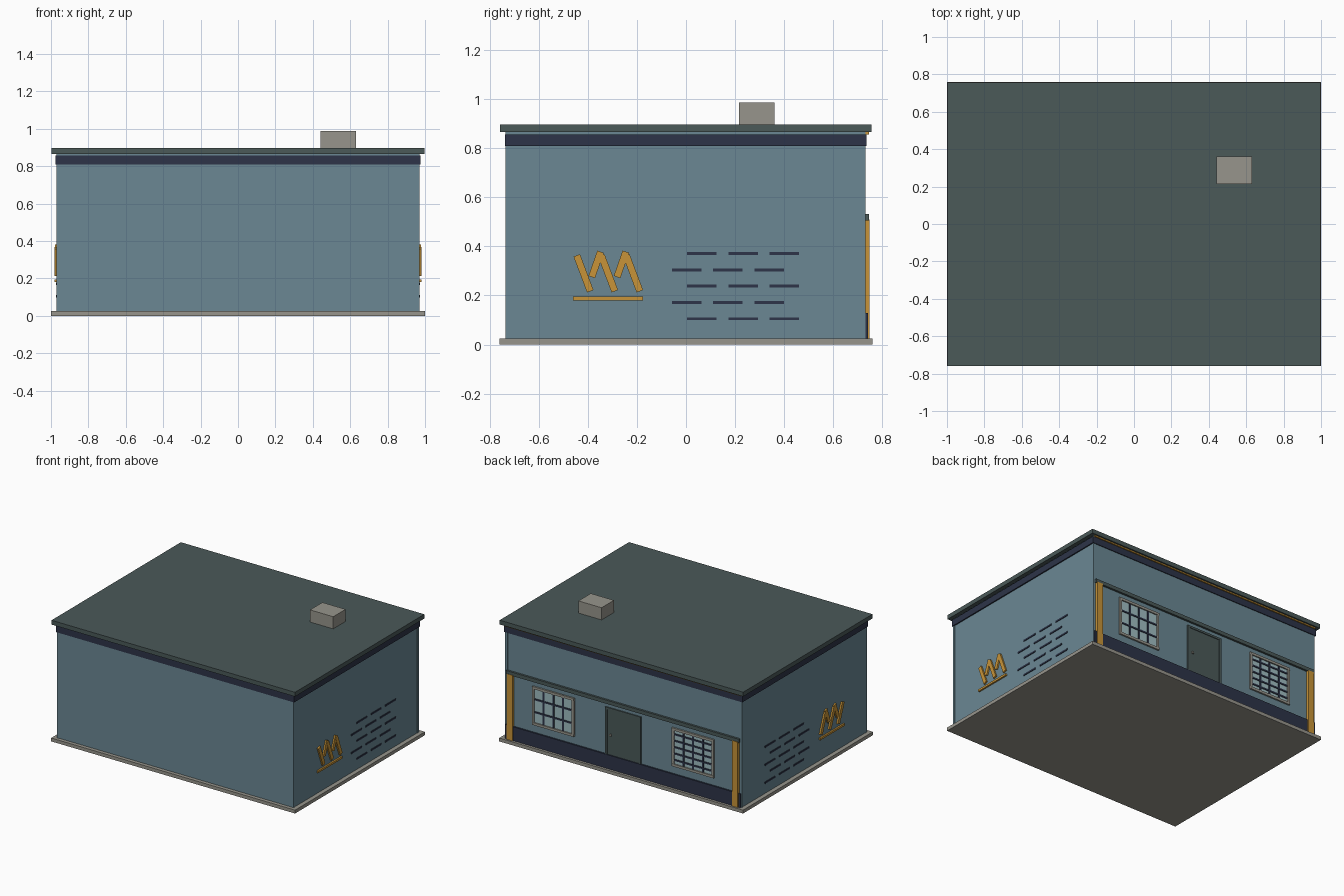
import bpy
import math

cube = bpy.data.objects.get("Cube")
if cube:
    bpy.data.objects.remove(cube, do_unlink=True)


def material(name, r, g, b):
    m = bpy.data.materials.new(name)
    m.use_nodes = True
    m.diffuse_color = (r, g, b, 1)
    m.node_tree.nodes["Principled BSDF"].inputs["Base Color"].default_value = (r, g, b, 1)
    return m


BLUE = material("wall_blue", 0.145, 0.245, 0.295)
SLATE = material("slate_green", 0.069, 0.1, 0.099)
NAVY = material("navy", 0.026, 0.034, 0.065)
GOLD = material("gold", 0.578, 0.296, 0.04)
STONE = material("stone_grey", 0.31, 0.3, 0.262)
GLASS = material("glass", 0.35, 0.51, 0.54)


def box(name, mat, xs, ys, zs, tilt=0):
    """Box between the given extents, optionally tilted about the x axis."""
    spans = (xs, ys, zs)
    bpy.ops.mesh.primitive_cube_add(size=1, location=[(a + b) / 2 for a, b in spans])
    ob = bpy.context.object
    ob.name = name
    ob.scale = [abs(b - a) for a, b in spans]
    ob.rotation_euler.x = tilt
    ob.data.materials.append(mat)
    return ob


def bar(name, mat, x, y0, z0, y1, z1, width):
    """Flat bar on a side wall, running between two points."""
    cy, cz = (y0 + y1) / 2, (z0 + z1) / 2
    half = math.hypot(y1 - y0, z1 - z0) / 2
    return box(name, mat, x, (cy - half, cy + half), (cz - width / 2, cz + width / 2),
               math.atan2(z1 - z0, y1 - y0))


# Main shell
box("base_slab", STONE, (-1, 1), (-0.76, 0.76), (0, 0.025))
box("walls", BLUE, (-0.968, 0.968), (-0.733, 0.73), (0.025, 0.87))
box("cornice_band", NAVY, (-0.977, 0.977), (-0.738, 0.736), (0.808, 0.856))
box("roof_slab", SLATE, (-0.998, 0.998), (-0.758, 0.756), (0.865, 0.897))
box("roof_vent", STONE, (0.44, 0.63), (0.215, 0.36), (0.897, 0.987))

# Corner posts
for sx in (-1, 1):
    for y in (-0.735, 0.715):
        box("corner_post", BLUE, (sx * 0.95, sx * 0.97), (y, y + 0.017), (0.025, 0.866))

# Side wall decoration: zigzag of bars, underline and staggered slots
for sx in (-1, 1):
    face = (sx * 0.966, sx * 0.98)
    for y in (-0.445, -0.345, -0.243):
        bar("zigzag_long", GOLD, face, y, 0.363, y + 0.055, 0.217, 0.028)
    for y in (-0.384, -0.281):
        bar("zigzag_short", GOLD, (sx * 0.966, sx * 0.979), y, 0.275, y + 0.036, 0.378, 0.028)
    box("zigzag_underline", GOLD, face, (-0.46, -0.175), (0.18, 0.195))
    for row in range(5):
        z = 0.105 + row * 0.0665
        start = 0.005 if row % 2 == 0 else -0.057
        for col in range(3):
            y = start + col * 0.168
            box("wall_slot", NAVY, (sx * 0.966, sx * 0.973), (y, y + 0.12),
                (z - 0.006, z + 0.006))

# Entrance side trim
box("plinth", NAVY, (-0.965, 0.965), (0.72, 0.742), (0.025, 0.128))
box("lintel", SLATE, (-0.955, 0.955), (0.72, 0.745), (0.505, 0.532))
box("eave_strip", GOLD, (-0.965, 0.965), (0.72, 0.745), (0.856, 0.865))
for sx in (-1, 1):
    box("gold_pillar", GOLD, (sx * 0.9, sx * 0.948), (0.72, 0.748), (0.025, 0.51))

# Door with frame and knob
box("door", SLATE, (-0.13, 0.13), (0.72, 0.734), (0.128, 0.465))
for sx in (-1, 1):
    box("door_jamb", SLATE, (sx * 0.13, sx * 0.146), (0.72, 0.739), (0.128, 0.465))
box("door_head", SLATE, (-0.146, 0.146), (0.72, 0.739), (0.462, 0.477))
box("door_knob", STONE, (0.095, 0.11), (0.73, 0.742), (0.27, 0.285))

# Windows: glass, surround and bars; the one on the right side is barred densely
for sx, rails in ((1, 2), (-1, 5)):
    cx, bottom, top, half = sx * 0.573, 0.185, 0.47, 0.172
    box("window_glass", GLASS, (cx - half, cx + half), (0.72, 0.733), (bottom, top))
    for s in (-1, 1):
        box("window_jamb", STONE, (cx + s * (half - 0.018), cx + s * half),
            (0.72, 0.741), (bottom, top))
    for z in (bottom, top - 0.018):
        box("window_rail", STONE, (cx - half, cx + half), (0.72, 0.742), (z, z + 0.018))
    for i in (-1, 0, 1):
        x = cx + i * 0.08
        box("window_mullion", NAVY, (x - 0.007, x + 0.007), (0.72, 0.737), (bottom, top))
    for i in range(rails):
        z = bottom + (top - bottom) * (i + 1) / (rails + 1)
        box("window_bar", NAVY, (cx - half + 0.01, cx + half - 0.01), (0.72, 0.738),
            (z - 0.006, z + 0.006))
